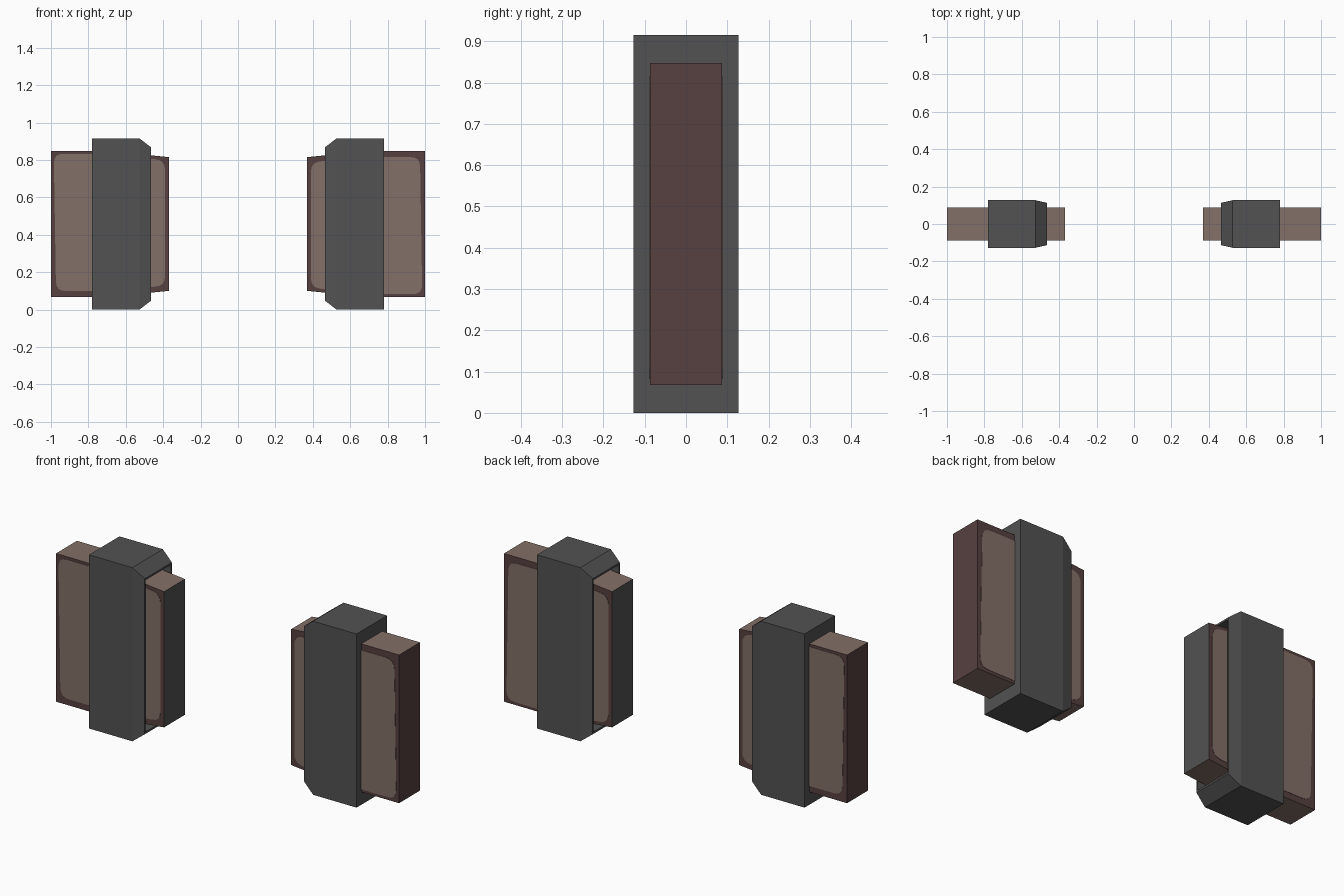
import bpy, bmesh, math

if "Cube" in bpy.data.objects:
    bpy.data.objects.remove(bpy.data.objects["Cube"])

H = 0.915          # overall height
MID = H / 2


def material(name, rgb):
    m = bpy.data.materials.new(name)
    m.diffuse_color = (*rgb, 1)
    m.use_nodes = True
    m.node_tree.nodes["Principled BSDF"].inputs["Base Color"].default_value = m.diffuse_color
    return m


grey = material("dark grey", (0.085, 0.085, 0.085))
brown = material("dark brown", (0.093, 0.052, 0.050))
tan = material("dusty brown", (0.225, 0.160, 0.136))


def finish(bm, name, mats, side, rule=None):
    # side -1 turns the part half a turn about the y axis through mid height
    for v in bm.verts:
        v.co.x *= side
        v.co.z = MID + (v.co.z - MID) * side
    bmesh.ops.recalc_face_normals(bm, faces=bm.faces)
    for f in bm.faces:
        if rule:
            f.material_index = rule(f)
    me = bpy.data.meshes.new(name)
    bm.to_mesh(me)
    bm.free()
    for m in mats:
        me.materials.append(m)
    ob = bpy.data.objects.new(name, me)
    bpy.context.collection.objects.link(ob)


def prism(profile, y0, y1):
    # x-z outline extruded along y
    bm = bmesh.new()
    a = [bm.verts.new((x, y0, z)) for x, z in profile]
    b = [bm.verts.new((x, y1, z)) for x, z in profile]
    bm.faces.new(a)
    bm.faces.new(b[::-1])
    n = len(a)
    for i in range(n):
        j = (i + 1) % n
        bm.faces.new((a[i], b[i], b[j], a[j]))
    return bm


def loft(rings):
    # rectangular rings (x, half depth, half height) joined along x, ends capped
    bm = bmesh.new()
    loops = [[bm.verts.new((x, sy * hy, MID + sz * hz))
              for sy, sz in ((-1, -1), (1, -1), (1, 1), (-1, 1))]
             for x, hy, hz in rings]
    for a, b in zip(loops, loops[1:]):
        for i in range(4):
            j = (i + 1) % 4
            bm.faces.new((a[i], a[j], b[j], b[i]))
    bm.faces.new(loops[0])
    bm.faces.new(loops[-1])
    return bm


def rounded(corners, r):
    # outline with each corner replaced by a small quadratic curve
    pts = []
    n = len(corners)
    for i, (cx, cz) in enumerate(corners):
        ends = []
        for px, pz in (corners[i - 1], corners[(i + 1) % n]):
            d = math.hypot(px - cx, pz - cz)
            ends.append((cx + (px - cx) * r / d, cz + (pz - cz) * r / d))
        for k in range(5):
            t = k / 4
            pts.append(tuple((1 - t) ** 2 * ends[0][q] + 2 * t * (1 - t) * (cx, cz)[q]
                             + t * t * ends[1][q] for q in (0, 1)))
    return pts


def slab_colour(f):
    if abs(f.normal.z) > 0.7:
        return 1                                   # top and bottom
    if abs(f.normal.x) > 0.7 and abs(f.calc_center_median().x) < 0.5:
        return 2                                   # inner end
    return 0


for side, label in ((1, "right"), (-1, "left")):
    # Slab, slightly tapered towards the inner end
    outline = [(0.37, 0.10), (0.70, 0.067), (1.0, 0.067),
               (1.0, 0.848), (0.70, 0.848), (0.37, 0.815)]
    finish(prism(outline, -0.087, 0.087), label + "_slab", [brown, tan, grey], side, slab_colour)

    # Paler worn panels on front and back of the slab
    panel = rounded([(0.39, 0.117), (0.70, 0.082), (0.985, 0.082),
                     (0.973, 0.815), (0.70, 0.815), (0.39, 0.788)], 0.05)
    for face, y in (("front", -0.0875), ("back", 0.0875)):
        finish(prism(panel, y - 0.001, y + 0.001), f"{label}_{face}_panel", [tan], side)

    # Sleeve with a chamfered, recessed inner mouth
    sleeve = loft([(0.78, 0.127, MID), (0.527, 0.127, MID), (0.465, 0.113, 0.41),
                   (0.465, 0.105, 0.40), (0.52, 0.105, 0.40)])
    finish(sleeve, label + "_sleeve", [grey], side)
